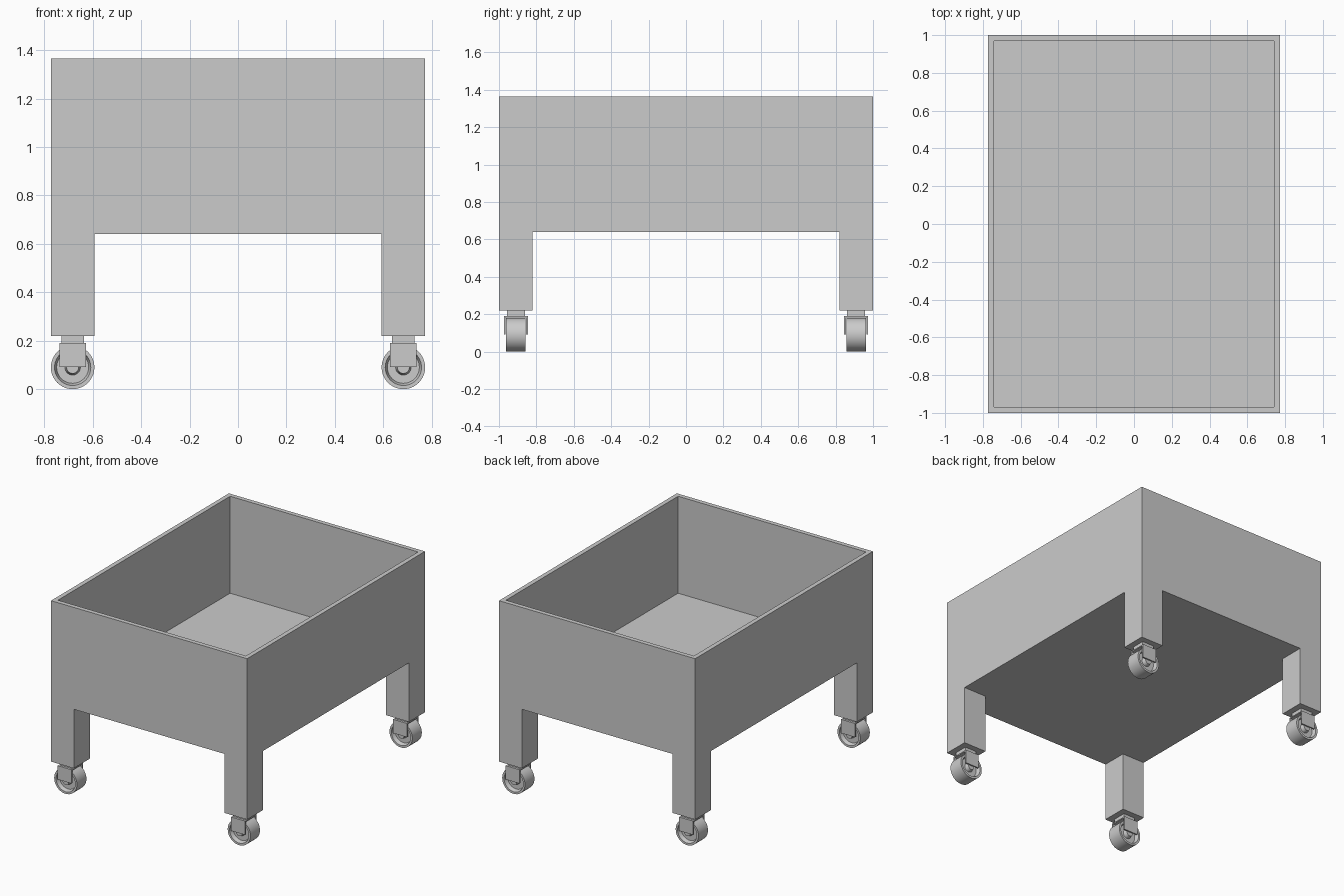
import bpy, bmesh
from math import tau, radians
from mathutils import Matrix, Vector

if "Cube" in bpy.data.objects:
    bpy.data.objects.remove(bpy.data.objects["Cube"])


def box(bm, hx, hy, z0, z1):
    bmesh.ops.create_cube(bm, size=1, matrix=Matrix.Translation((0, 0, (z0 + z1) / 2))
                          @ Matrix.Diagonal((2 * hx, 2 * hy, z1 - z0, 1)))


def drop_legs(bm, cut_x, cut_y, z0, drop):
    """Slice the slab, then pull the outer bottom faces down."""
    for axis, cut in ((0, cut_x), (1, cut_y)):
        for s in (-1, 1):
            if cut:
                co = Vector((0, 0, 0))
                co[axis] = s * cut
                no = Vector((0, 0, 0))
                no[axis] = 1
                bmesh.ops.bisect_plane(bm, geom=bm.verts[:] + bm.edges[:] + bm.faces[:],
                                       plane_co=co, plane_no=no)
    bm.normal_update()
    feet = [f for f in bm.faces if f.normal.z < -0.9
            and abs(f.calc_center_median().x) >= cut_x
            and abs(f.calc_center_median().y) >= cut_y]
    for f in bmesh.ops.extrude_discrete_faces(bm, faces=feet)["faces"]:
        bmesh.ops.translate(bm, verts=f.verts[:], vec=(0, 0, -drop))
    bmesh.ops.dissolve_limit(bm, angle_limit=radians(1), verts=bm.verts[:], edges=bm.edges[:])


def to_mesh(bm, name):
    bmesh.ops.recalc_face_normals(bm, faces=bm.faces[:])
    me = bpy.data.meshes.new(name)
    bm.to_mesh(me)
    bm.free()
    return me


def place(me, name, loc=(0, 0, 0)):
    ob = bpy.data.objects.new(name, me)
    ob.location = loc
    bpy.context.collection.objects.link(ob)


# Open box with four corner legs
bm = bmesh.new()
box(bm, 0.772, 1.0, 0.64, 1.365)
drop_legs(bm, 0.593, 0.82, 0.64, 0.42)
top = max(bm.faces, key=lambda f: f.calc_center_median().z)
bmesh.ops.inset_individual(bm, faces=[top], thickness=0.032, use_even_offset=True)
top = max((f for f in bm.faces if f.normal.z > 0.9), key=lambda f: f.calc_area())
floor = bmesh.ops.extrude_discrete_faces(bm, faces=[top])["faces"][0]
bmesh.ops.translate(bm, verts=floor.verts[:], vec=(0, 0, -0.69))
place(to_mesh(bm, "box_body"), "box_body")

# Caster mounting block
bm = bmesh.new()
box(bm, 0.046, 0.048, 0.19, 0.22)
mount = to_mesh(bm, "caster_mount")

# Caster fork: upside-down U
bm = bmesh.new()
box(bm, 0.055, 0.064, 0.182, 0.19)
drop_legs(bm, 0, 0.054, 0.182, 0.09)
fork = to_mesh(bm, "caster_fork")

# Caster wheel: lathed rim, recessed disc and hub
half = [(0, 0.053), (0.025, 0.053), (0.032, 0.025), (0.066, 0.025), (0.075, 0.053), (0.09, 0.053)]
profile = half + [(r, -y) for r, y in reversed(half)]
bm = bmesh.new()
vs = [bm.verts.new((r, y, 0)) for r, y in profile]
es = [bm.edges.new(p) for p in zip(vs, vs[1:])]
bmesh.ops.spin(bm, geom=vs + es, cent=(0, 0, 0), axis=(0, 1, 0), angle=tau, steps=40)
bmesh.ops.remove_doubles(bm, verts=bm.verts[:], dist=1e-5)
wheel = to_mesh(bm, "caster_wheel")
wheel.shade_smooth()
wheel.set_sharp_from_angle(angle=radians(30))

# One caster under each leg
for sy, fb in ((-1, "front"), (1, "back")):
    for sx, lr in ((-1, "left"), (1, "right")):
        x, y = sx * 0.683, sy * 0.91
        place(mount, f"{fb}_{lr}_caster_mount", (x, y, 0))
        place(fork, f"{fb}_{lr}_caster_fork", (x, y, 0))
        place(wheel, f"{fb}_{lr}_caster_wheel", (x, y, 0.09))
